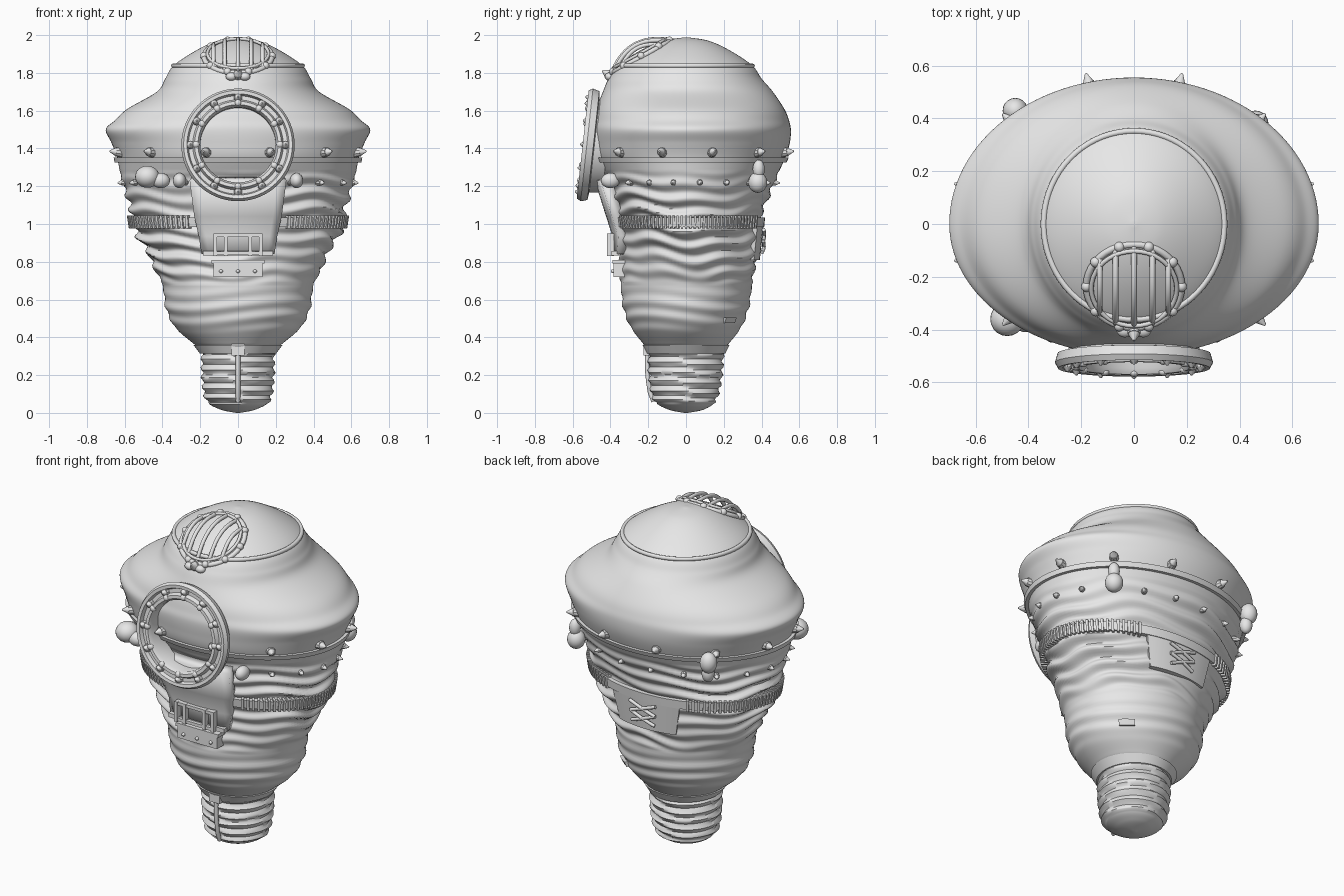
import bpy, bmesh, math
from math import sin, cos, pi
from mathutils import Vector, Matrix

cube = bpy.data.objects.get("Cube")
if cube:
    bpy.data.objects.remove(cube)

GREY = bpy.data.materials.new("plain_grey")
GREY.use_nodes = True
GREY.diffuse_color = (.8, .8, .8, 1)
GREY.node_tree.nodes["Principled BSDF"].inputs["Base Color"].default_value = (.8, .8, .8, 1)

# Body profile: height, half width, front depth, back depth
ROWS = [(0, .01, .01, .01), (.02, .1, .1, .1), (.07, .17, .17, .16), (.2, .19, .195, .19),
        (.33, .195, .2, .2), (.37, .24, .23, .23), (.45, .33, .29, .29), (.55, .38, .33, .33),
        (.68, .4, .345, .35), (.76, .44, .345, .36), (.86, .48, .35, .385), (.95, .54, .355, .39),
        (1.05, .56, .37, .4), (1.15, .59, .4, .44), (1.25, .62, .43, .48), (1.35, .64, .48, .525),
        (1.43, .67, .495, .55), (1.5, .7, .5, .555), (1.55, .65, .49, .545), (1.61, .585, .475, .52),
        (1.7, .43, .44, .46), (1.77, .385, .41, .4), (1.84, .34, .36, .35), (1.92, .22, .24, .23),
        (1.97, .11, .12, .12), (1.988, .01, .01, .01)]


def dense(rows, n=10):
    """Smoothly resample the profile rows."""
    out = []
    for i in range(len(rows) - 1):
        p = [Vector(rows[min(max(k, 0), len(rows) - 1)]) for k in range(i - 1, i + 3)]
        for j in range(n):
            u = j / n
            out.append(p[1] + .5 * u * (p[2] - p[0] + u * (2 * p[0] - 5 * p[1] + 4 * p[2] - p[3]
                       + u * (3 * (p[1] - p[2]) + p[3] - p[0]))))
    return out + [Vector(rows[-1])]


SAMPLES = dense(ROWS)


def ring_point(s, t, off=0):
    depth = s[3] if sin(t) > 0 else s[2]
    return Vector(((s[1] + off) * cos(t), (depth + off) * sin(t), s[0]))


def surf(z, t, off=0):
    for a, b in zip(SAMPLES, SAMPLES[1:]):
        if b[0] >= z:
            return ring_point(a.lerp(b, (z - a[0]) / max(b[0] - a[0], .0001)), t, off)
    return ring_point(SAMPLES[-1], t, off)


def fold(z, t):
    """Cloth folds at the waist, faint ones below, threads on the neck."""
    if .68 < z < 1.28:
        w = sin(pi * (z - .68) / .6) ** .5
        sway = .02 * sin(3 * t + 1) + .012 * sin(7 * t + 9 * z)
        return .02 * w * (.7 + .3 * sin(2 * t + 8 * z)) * sin(2 * pi * (z + sway) / .08)
    if .42 < z < .68:
        return .006 * sin(pi * (z - .42) / .26) * sin(80 * z + 2 * sin(2 * t))
    if .05 < z < .31:
        return .009 * sin(2 * pi * z / .05 + t + .5 * sin(4 * t))
    return 0


def finish(name, me, angle=35):
    ob = bpy.data.objects.new(name, me)
    bpy.context.collection.objects.link(ob)
    me.materials.clear()
    me.materials.append(GREY)
    bpy.ops.object.select_all(action='DESELECT')
    ob.select_set(True)
    bpy.context.view_layer.objects.active = ob
    bpy.ops.object.shade_smooth_by_angle(angle=math.radians(angle))
    return ob


def from_bm(name, bm, angle=35):
    bmesh.ops.recalc_face_normals(bm, faces=bm.faces)
    me = bpy.data.meshes.new(name)
    bm.to_mesh(me)
    bm.free()
    return finish(name, me, angle)


def bridge(bm, rings, loop_rings, loop_points, caps=False):
    """Join rows of points with quads."""
    vs = [[bm.verts.new(p) for p in r] for r in rings]
    n, m = len(vs), len(vs[0])
    for i in range(n if loop_rings else n - 1):
        for j in range(m if loop_points else m - 1):
            k, l = (i + 1) % n, (j + 1) % m
            bm.faces.new((vs[i][j], vs[i][l], vs[k][l], vs[k][j]))
    if caps:
        bm.faces.new(vs[0])
        bm.faces.new(vs[-1][::-1])


def wrap(name, spans, z0, z1, off):
    """Raised bands that follow the body over angle spans."""
    bm = bmesh.new()
    for t0, t1 in spans:
        full = t1 - t0 > 6.2
        n = max(2, int((t1 - t0) * 16))
        rings = []
        for i in range(n if full else n + 1):
            t = t0 + (t1 - t0) * i / n
            rings.append([surf(z, t, o) for z, o in ((z0, -.04), (z0, off), (z1, off), (z1, -.04))])
        bridge(bm, rings, full, True, not full)
    return from_bm(name, bm)


def tube(name, paths, r, closed=False):
    cu = bpy.data.curves.new(name, 'CURVE')
    cu.dimensions = '3D'
    cu.bevel_depth, cu.bevel_resolution, cu.use_fill_caps = r, 2, True
    for pts in paths:
        sp = cu.splines.new('POLY')
        sp.points.add(len(pts) - 1)
        for q, p in zip(sp.points, pts):
            q.co = (*p, 1)
        sp.use_cyclic_u = closed
    tmp = bpy.data.objects.new(name + "_path", cu)
    me = bpy.data.meshes.new_from_object(tmp)
    bpy.data.objects.remove(tmp)
    return finish(name, me, 60)


def frame(loc, normal):
    return Matrix.Translation(loc) @ Vector(normal).to_track_quat('Z', 'Y').to_matrix().to_4x4()


def stud(bm, loc, normal, r, h):
    """Collar with a blunt spike."""
    m = frame(loc, normal)
    for r1, r2, a, b in ((r, r * .85, -.02, h * .4), (r * .75, r * .15, h * .4, h)):
        bmesh.ops.create_cone(bm, cap_ends=True, segments=10, radius1=r1, radius2=r2, depth=b - a,
                              matrix=m @ Matrix.Translation((0, 0, (a + b) / 2)))


def box(bm, loc, size):
    bmesh.ops.create_cube(bm, size=1, matrix=Matrix.Translation(loc) @ Matrix.Diagonal((*size, 1)))


def ball(bm, loc, size):
    bmesh.ops.create_uvsphere(bm, u_segments=20, v_segments=12, radius=1,
                              matrix=Matrix.Translation(loc) @ Matrix.Diagonal((*size, 1)))


def circle(n):
    return [2 * pi * i / n for i in range(n)]


# Body with folds and threaded neck
bm = bmesh.new()
bridge(bm, [[ring_point(s, t, fold(s[0], t)) for t in circle(112)] for s in SAMPLES], False, True, True)
from_bm("body", bm, 50)

# Bands, belt and neck cuff
ALL = [(0, 2 * pi)]
wrap("brim_band", ALL, 1.325, 1.352, .018)
wrap("belt", ALL, .985, 1.035, .022)
wrap("neck_cuff", ALL, .315, .36, .01)
ribs = [t for t in circle(110) if abs(sin(t)) < .9]
wrap("belt_ribs", [(t - .014, t + .014) for t in ribs], .975, 1.045, .03)
wrap("back_panel", [(pi / 2 - .4, pi / 2 + .4)], .81, .99, .018)
wrap("side_tab", [(.7, .95)], .475, .505, .015)
tube("crown_seam", [[surf(1.838, t) for t in circle(72)]], .012, True)
tube("neck_seam", [[surf(.06 + .05 * i, -pi / 2, .008) for i in range(6)]], .012)

# Crossed lacing on the back
laces = []
for z in (.85, .91):
    for d in (1, -1):
        laces.append([surf(z + .06 * i / 4, pi / 2 + d * (i / 4 - .5) * .3, .025) for i in range(5)])
tube("back_lacing", laces, .01)

# Spikes around the brim and small studs below
bm = bmesh.new()
for i in range(12):
    t = (i + .5) * pi / 6
    stud(bm, surf(1.38, t), (cos(t), sin(t), .1), .028, .055)
from_bm("brim_spikes", bm)
bm = bmesh.new()
for i in range(20):
    t = (i + .5) * pi / 10
    stud(bm, surf(1.22, t), (cos(t), sin(t), -.1), .018, .035)
for x in (-.31, .31):
    ball(bm, (x, -.4, 1.23), (.035, .05, .04))
from_bm("lower_studs", bm)

# Pear knobs and side valve
bm = bmesh.new()
ball(bm, (.46, .38, 1.22), (.05, .05, .055))
ball(bm, (.465, .385, 1.29), (.032, .032, .05))
from_bm("left_pear_knob", bm)
bm = bmesh.new()
ball(bm, (-.45, .43, 1.34), (.048, .048, .06))
ball(bm, (-.44, .42, 1.27), (.035, .035, .05))
from_bm("right_pear_knob", bm)
bm = bmesh.new()
ball(bm, (-.48, -.36, 1.25), (.065, .065, .058))
ball(bm, (-.41, -.37, 1.23), (.05, .04, .04))
from_bm("side_valve", bm)

# Porthole ring with bolts
PORT = frame((0, -.535, 1.42), (0, -1, .11))
section = [(.2, -.12), (.2, -.01), (.212, .012), (.23, .012), (.24, -.012), (.262, -.012), (.27, .01),
           (.288, .012), (.3, -.01), (.29, -.045), (.25, -.05), (.24, -.12)]
bm = bmesh.new()
bridge(bm, [[PORT @ Vector((r * cos(t), r * sin(t), h)) for r, h in section] for t in circle(64)], True, True)
from_bm("porthole_ring", bm)
bm = bmesh.new()
for t in circle(12):
    stud(bm, PORT @ Vector((.252 * cos(t), .252 * sin(t), -.005)), (0, -1, .11), .024, .03)
    ball(bm, PORT @ Vector((.222 * cos(t), .222 * sin(t), .005)), (.018, .015, .018))
from_bm("porthole_bolts", bm)

# Tapered apron below the porthole
bm = bmesh.new()
rows = [(1.24, .25, -.455), (1.05, .225, -.395), (.94, .2, -.36), (.84, .185, -.365)]
bridge(bm, [[(w * u / 5, y + .03 * (u / 5) ** 2, z) for u in range(-5, 6)] for z, w, y in rows], False, False)
apron = from_bm("apron", bm)
thick = apron.modifiers.new("thickness", 'SOLIDIFY')
thick.thickness, thick.offset = .06, 0

# Buckle and riveted clip
bm = bmesh.new()
for x in (-.12, -.065, .065, .12):
    box(bm, (x, -.4, .89), (.02, .035, .12))
for z in (.845, .94):
    box(bm, (0, -.4, z), (.25, .03, .018))
box(bm, (0, -.375, .845), (.37, .04, .025))
from_bm("buckle", bm)
bm = bmesh.new()
box(bm, (0, -.355, .755), (.26, .06, .07))
box(bm, (0, -.355, .8), (.28, .07, .02))
box(bm, (0, -.21, .335), (.07, .03, .06))
for x in (-.09, 0, .09):
    ball(bm, (x, -.386, .75), (.01, .012, .01))
from_bm("clip", bm)

# Crown lamp cage
CAGE = frame((0, -.235, 1.885), (0, -.48, .87))
R = .18
for name, r, h, thick_r in (("cage_ring", R, 0, .014), ("cage_inner_ring", R * .9, .02, .009)):
    tube(name, [[CAGE @ Vector((r * cos(t), r * sin(t), h)) for t in circle(40)]], thick_r, True)
bars = []
for k in (-.13, -.07, 0, .07, .13):
    L = math.sqrt(R * R - k * k)
    bars.append([CAGE @ Vector((k, L * v / 6, .075 * (1 - v * v / 36) * L / R)) for v in range(-6, 7)])
tube("cage_bars", bars, .011)
bm = bmesh.new()
for t in circle(10):
    ball(bm, CAGE @ Vector((R * cos(t), R * sin(t), .005)), (.02, .02, .02))
stud(bm, (0, -.4, 1.785), (0, -.8, .5), .03, .05)
for x in (-.035, .035):
    ball(bm, (x, -.405, 1.78), (.03, .025, .022))
from_bm("cage_bolts", bm)
